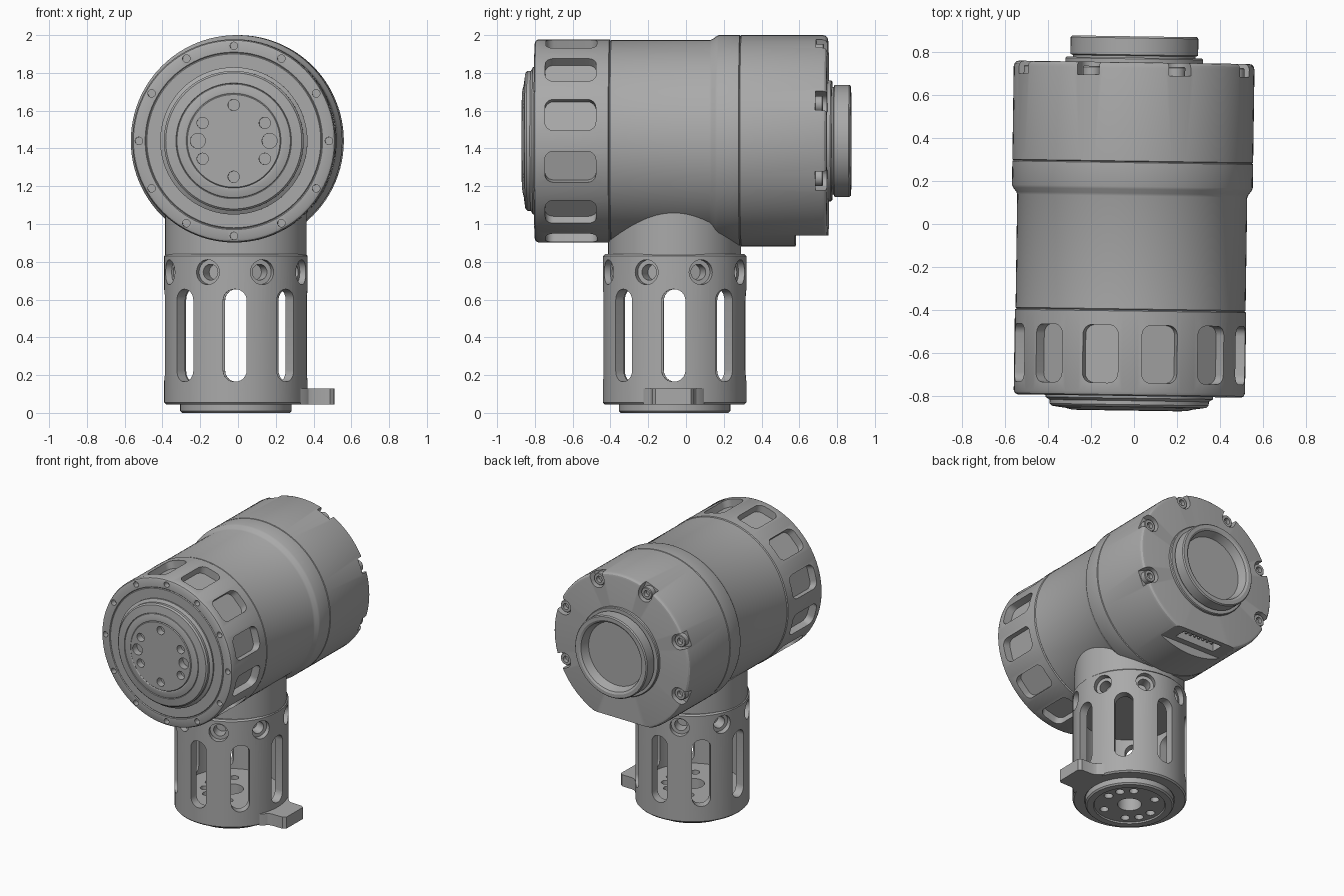
import bpy, bmesh, math
from math import radians, sin, cos, pi
from mathutils import Matrix, Vector

if "Cube" in bpy.data.objects:
    bpy.data.objects.remove(bpy.data.objects["Cube"])

metal = bpy.data.materials.new("satin grey metal")
metal.use_nodes = True
metal.diffuse_color = (0.4, 0.4, 0.4, 1)
metal.node_tree.nodes["Principled BSDF"].inputs["Base Color"].default_value = (0.4, 0.4, 0.4, 1)

AXIS_Z = 1.44
# Maps a part turned around z onto the horizontal axis of the housing
BARREL = Matrix.Translation((0, 0, AXIS_Z)) @ Matrix.Rotation(-pi / 2, 4, 'X')
parts = []


def finish(name, bm, matrix=Matrix()):
    bm.transform(matrix)
    bmesh.ops.recalc_face_normals(bm, faces=bm.faces)
    mesh = bpy.data.meshes.new(name)
    bm.to_mesh(mesh)
    bm.free()
    mesh.materials.append(metal)
    obj = bpy.data.objects.new(name, mesh)
    bpy.context.collection.objects.link(obj)
    parts.append(obj)
    return obj


def lathe(name, profile, matrix=Matrix(), closed=False, steps=96):
    bm = bmesh.new()
    verts = [bm.verts.new((r, 0, h)) for r, h in profile]
    pairs = list(zip(verts, verts[1:]))
    if closed:
        pairs.append((verts[-1], verts[0]))
    edges = [bm.edges.new(p) for p in pairs]
    bmesh.ops.spin(bm, geom=verts + edges, cent=(0, 0, 0), axis=(0, 0, 1),
                   angle=2 * pi, steps=steps)
    bmesh.ops.remove_doubles(bm, verts=bm.verts, dist=0.0001)
    return finish(name, bm, matrix)


def add_box(bm, size, matrix, round_axis=0, radius=0.0):
    """Box whose edges along one axis are rounded."""
    part = bmesh.new()
    bmesh.ops.create_cube(part, size=1)
    bmesh.ops.scale(part, vec=size, verts=part.verts)
    if radius:
        edges = [e for e in part.edges
                 if abs((e.verts[0].co - e.verts[1].co)[round_axis]) > size[round_axis] * 0.9]
        bmesh.ops.bevel(part, geom=edges, offset=radius, segments=6, profile=0.5, affect='EDGES')
    merge(bm, part, matrix)


def add_rod(bm, radius, depth, matrix, segments=24):
    part = bmesh.new()
    bmesh.ops.create_cone(part, cap_ends=True, segments=segments, radius1=radius,
                          radius2=radius, depth=depth)
    merge(bm, part, matrix)


def merge(bm, part, matrix):
    part.transform(matrix)
    mesh = bpy.data.meshes.new("piece")
    part.to_mesh(mesh)
    part.free()
    bm.from_mesh(mesh)
    bpy.data.meshes.remove(mesh)


def cut(obj, bm):
    cutter = finish("cutter", bm)
    parts.remove(cutter)
    cutter.hide_render = True
    mod = obj.modifiers.new("cut", 'BOOLEAN')
    mod.operation, mod.solver, mod.object = 'DIFFERENCE', 'EXACT', cutter
    bpy.context.view_layer.objects.active = obj
    bpy.ops.object.modifier_apply(modifier=mod.name)
    bpy.data.objects.remove(cutter)


def around_barrel(angle, radius, y):
    return (Matrix.Translation((0, y, AXIS_Z)) @ Matrix.Rotation(-angle, 4, 'Y')
            @ Matrix.Translation((radius, 0, 0)))


def around_column(angle, radius, z):
    return Matrix.Translation((0, 0, z)) @ Matrix.Rotation(angle, 4, 'Z') @ Matrix.Translation((radius, 0, 0))


ALONG_X = Matrix.Rotation(pi / 2, 4, 'Y')
ALONG_Y = Matrix.Rotation(pi / 2, 4, 'X')


def hub_holes(place):
    """Two dowel holes and six bolt holes on one circle."""
    bm = bmesh.new()
    for deg in (0, 30, 90, 150, 180, 210, 270, 330):
        radius = 0.04 if deg in (0, 180) else 0.03
        add_rod(bm, radius, 0.1, place(radians(deg)))
    return bm


# Front ring with twelve pockets and twelve rim holes
ring = lathe("front_ring", [(0, -0.74), (0.46, -0.74), (0.465, -0.735), (0.47, -0.74), (0.52, -0.74),
                            (0.532, -0.734), (0.538, -0.72), (0.538, -0.345), (0.53, -0.34), (0, -0.34)], BARREL)
bm = bmesh.new()
for i in range(12):
    a = radians(30 * i)
    add_box(bm, (0.12, 0.27, 0.17), around_barrel(a + radians(15), 0.54, -0.545), 0, 0.045)
    add_rod(bm, 0.02, 0.08, around_barrel(a, 0.503, -0.74) @ ALONG_Y, 16)
cut(ring, bm)

# Output hub on the front
hub = lathe("output_hub", [(0, -0.808), (0.245, -0.808), (0.25, -0.803), (0.255, -0.806), (0.27, -0.806),
                           (0.30, -0.798), (0.303, -0.794), (0.306, -0.798), (0.36, -0.79), (0.37, -0.78),
                           (0.37, -0.762), (0.39, -0.75), (0.39, -0.73), (0, -0.73)], BARREL)
cut(hub, hub_holes(lambda a: around_barrel(a, 0.19, -0.81) @ ALONG_Y))

# Main barrel, stepped up toward the rear
lathe("main_housing", [(0, -0.34), (0.53, -0.34), (0.535, -0.335), (0.535, 0.19), (0.54, 0.203),
                       (0.555, 0.222), (0.56, 0.235), (0.56, 0.345), (0.554, 0.349), (0, 0.349)], BARREL)

# Rear cover with a flat underside, open bolt notches and a plug slot
cover = lathe("rear_cover", [(0, 0.349), (0.554, 0.349), (0.56, 0.353), (0.56, 0.785), (0.556, 0.8),
                             (0.547, 0.809), (0.535, 0.812), (0, 0.812)], BARREL)
bm = bmesh.new()
add_box(bm, (1, 0.4, 0.2), Matrix.Translation((0, 0.84, 0.84)))
bolt_angles = [radians(d) for d in (-22.5, 22.5, 67.5, 112.5, 157.5, 202.5)]
for a in bolt_angles:
    add_box(bm, (0.2, 0.12, 0.11), around_barrel(a, 0.555, 0.812), 1, 0.054)
cut(cover, bm)
bm = bmesh.new()
add_box(bm, (0.32, 0.09, 0.16), Matrix.Translation((0, 0.73, 0.94)))
cut(cover, bm)

# Plug pins inside the slot
bm = bmesh.new()
for i in range(8):
    add_box(bm, (0.014, 0.05, 0.05), Matrix.Translation((-0.126 + 0.036 * i, 0.73, 1.0)))
finish("plug_pins", bm)

# Socket head bolts in the rear notches
for a in bolt_angles:
    place = around_barrel(a, 0.508, 0.74) @ Matrix.Rotation(-pi / 2, 4, 'X')
    lathe("cover_bolt", [(0, 0), (0.044, 0), (0.044, 0.048), (0.04, 0.053), (0.022, 0.053),
                         (0.022, 0.025), (0, 0.025)], place, steps=24)

# Dished rear cap
lathe("rear_cap", [(0, 0.80), (0.32, 0.80), (0.32, 0.828), (0.315, 0.834), (0.285, 0.834), (0.285, 0.842),
                   (0.297, 0.847), (0.297, 0.925), (0.29, 0.933), (0.265, 0.933), (0.25, 0.925),
                   (0.238, 0.89), (0.23, 0.865), (0, 0.865)], BARREL)

# Neck joining column and barrel, slightly oval
lathe("neck", [(0, 0.83), (0.375, 0.83), (0.375, 1.15), (0, 1.15)], Matrix.Diagonal((1, 0.94, 1, 1)))

# Hollow column with eight slots and eight counterbored holes
column = lathe("slotted_column", [(0.30, 0.045), (0.37, 0.045), (0.38, 0.055), (0.38, 0.83), (0.37, 0.84),
                                  (0.2, 0.84), (0.2, 0.69), (0.32, 0.69), (0.32, 0.16), (0.30, 0.16)], closed=True)
slots, bores, holes = bmesh.new(), bmesh.new(), bmesh.new()
for i in range(8):
    a = radians(45 * i)
    add_box(slots, (0.2, 0.125, 0.49), around_column(a, 0.37, 0.41), 0, 0.06)
    add_rod(bores, 0.066, 0.08, around_column(a + pi / 8, 0.38, 0.745) @ ALONG_X)
    add_rod(holes, 0.042, 0.2, around_column(a + pi / 8, 0.36, 0.745) @ ALONG_X)
for cutter in (slots, bores, holes):
    cut(column, cutter)
lathe("column_ceiling", [(0, 0.69), (0.21, 0.69), (0.21, 0.835), (0, 0.835)])

# Base flange with a centre bore
base = lathe("base_flange", [(0.08, 0.01), (0.235, 0.01), (0.24, 0), (0.285, 0), (0.295, 0.01),
                             (0.295, 0.05), (0.305, 0.055), (0.305, 0.16), (0.08, 0.16)], closed=True)
bm = bmesh.new()
for deg in (0, 30, 90, 150, 180, 210, 270, 330):
    add_rod(bm, 0.03, 0.4, around_column(radians(deg + 30), 0.18, 0.08))
cut(base, bm)

# Flared locating tab on the left of the column foot
bm = bmesh.new()
half = [(0.345, 0.16), (0.37, 0.14), (0.385, 0.122), (0.41, 0.112), (0.50, 0.11), (0.52, 0.095)]
outline = half + [(x, -y) for x, y in reversed(half)]
face = bm.faces.new([bm.verts.new((x, y, 0.045)) for x, y in outline])
raised = bmesh.ops.extrude_face_region(bm, geom=[face])["geom"]
bmesh.ops.translate(bm, vec=(0, 0, 0.085), verts=[v for v in raised if isinstance(v, bmesh.types.BMVert)])
finish("locating_tab", bm)

# Set the whole joint in place and smooth the round faces
place = Matrix.Translation((-0.011, -0.06, 0)) @ Matrix.Rotation(radians(-0.84), 4, 'Z')
bpy.ops.object.select_all(action='DESELECT')
for obj in parts:
    obj.data.transform(place)
    obj.select_set(True)
bpy.context.view_layer.objects.active = parts[0]
bpy.ops.object.shade_smooth_by_angle(angle=radians(28))
